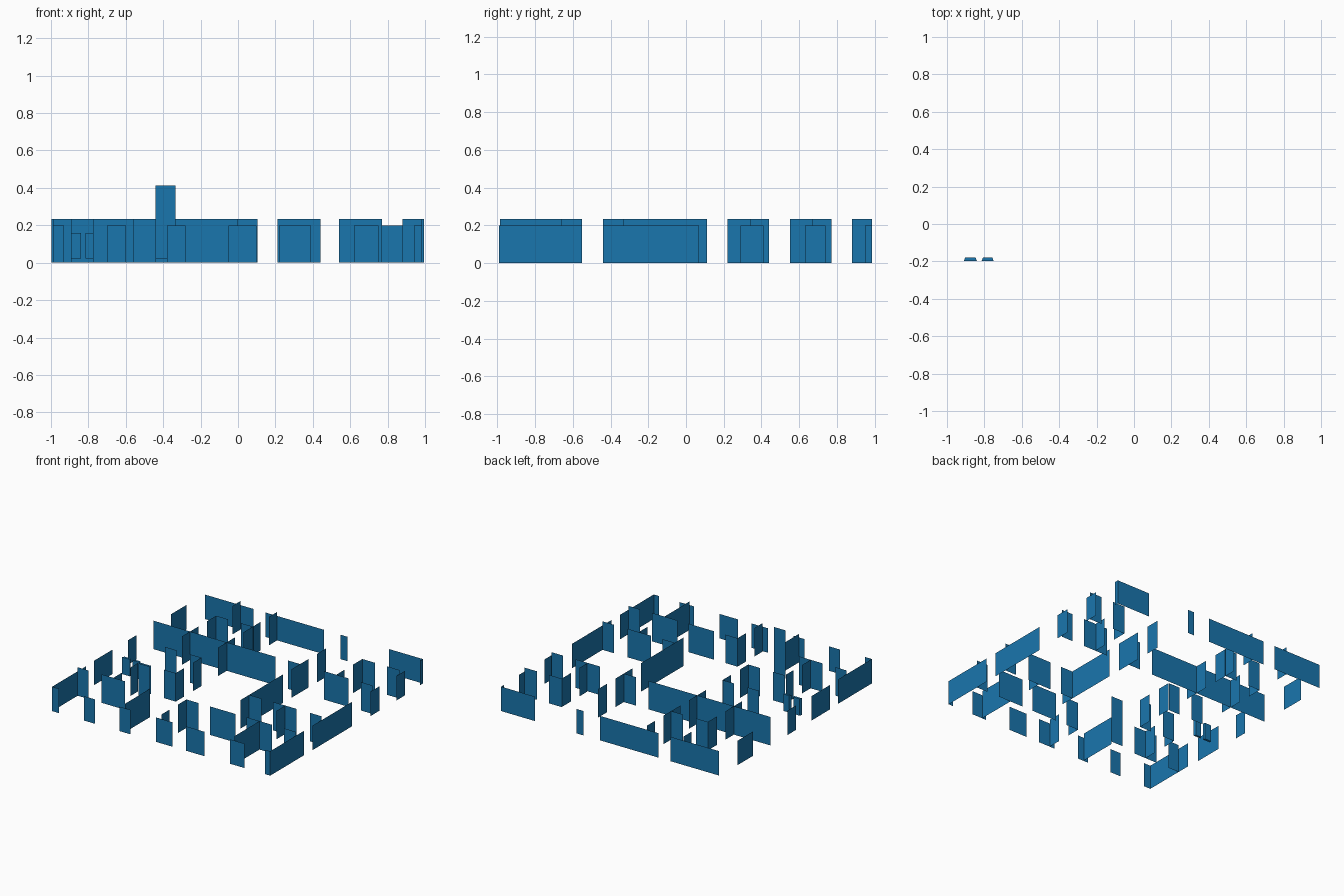
import bpy

blue = bpy.data.materials.new("wall_blue")
blue.diffuse_color = (0.01, 0.18, 0.42, 1)


def make(name, verts, faces):
    mesh = bpy.data.meshes.new(name)
    mesh.from_pydata(verts, [], faces)
    mesh.materials.append(blue)
    obj = bpy.data.objects.new(name, mesh)
    bpy.context.collection.objects.link(obj)
    return obj


def panels(name, axis, pos, spans, top, bottom=0.0):
    """Thin upright panels lying along 'x' at y=pos, or along 'y' at x=pos."""
    verts, faces = [], []
    for a, b in spans:
        n = len(verts)
        for s, z in ((a, bottom), (b, bottom), (b, top), (a, top)):
            verts.append((s, pos, z) if axis == 'x' else (pos, s, z))
        faces.append((n, n + 1, n + 2, n + 3))
    return make(name, verts, faces)


OUT, IN = 0.2, 0.233

# Outer walls, broken by door and window openings
panels("front_wall", 'x', -0.99, [(-0.99, -0.93), (-0.70, -0.60), (-0.38, -0.28),
       (-0.05, 0.10), (0.22, 0.39), (0.62, 0.75), (0.94, 0.985)], OUT)
panels("back_wall", 'x', 0.985, [(-0.99, -0.55), (-0.44, 0.09), (0.24, 0.30),
       (0.68, 0.985)], OUT)
panels("right_wall", 'y', 0.985, [(-0.99, -0.55), (-0.44, 0.07), (0.95, 0.985)], OUT)
panels("right_wall_rear", 'y', 0.995, [(0.29, 0.41), (0.63, 0.74)], OUT)
panels("left_wall_front", 'y', -0.99, [(-0.99, -0.55)], OUT)
panels("left_wall", 'y', -0.997, [(-0.44, -0.20), (0.0, 0.11), (0.56, 0.76)], OUT)

# Partitions running left to right
panels("partition_x_1", 'x', -0.66, [(-0.99, -0.89), (-0.775, -0.56),
       (-0.005, 0.105), (0.21, 0.44), (0.54, 0.77), (0.88, 0.985)], IN)
panels("partition_x_2", 'x', -0.327, [(-0.667, -0.56), (-0.44, -0.335),
       (0.33, 0.44), (0.545, 0.76), (0.88, 0.985)], IN)
panels("partition_x_3", 'x', 0.005, [(-0.667, -0.56), (-0.44, -0.34)], IN)
panels("partition_x_4", 'x', 0.333, [(-0.997, 0.105), (0.22, 0.33),
       (0.545, 0.77), (0.88, 0.985)], IN)
panels("partition_x_5", 'x', 0.67, [(-0.667, -0.56), (-0.44, -0.33),
       (0.655, 0.77), (0.88, 0.995)], IN)

# Partitions running front to back
panels("partition_y_1", 'y', -0.667, [(-0.66, -0.55), (-0.44, -0.34),
       (0.23, 0.44), (0.55, 0.67), (0.88, 0.985)], IN)
panels("partition_y_2", 'y', -0.335, [(-0.985, -0.66), (-0.33, -0.22), (-0.105, 0.005),
       (0.22, 0.44), (0.55, 0.77), (0.88, 0.985)], IN)
panels("partition_y_3", 'y', -0.005, [(-0.985, -0.88), (-0.77, -0.66)], IN)
panels("partition_y_4", 'y', 0.33, [(-0.44, 0.11), (0.22, 0.44), (0.55, 0.67)], IN)
panels("partition_y_5", 'y', 0.657, [(-0.985, -0.66), (-0.44, -0.33),
       (0.34, 0.44), (0.55, 0.67)], IN)

# Raised tall panel
panels("tall_panel", 'x', -0.66, [(-0.44, -0.335)], 0.413, 0.02)

# Pair of small tapered cabinets
for i, (x0, x1) in enumerate(((-0.91, -0.84), (-0.815, -0.75))):
    v = [(x, y, z) for z in (0.022, 0.16)
         for x, y in ((x0, -0.198), (x1, -0.198), (x1 - 0.007, -0.18), (x0 + 0.007, -0.18))]
    make(f"cabinet_{i + 1}", v, [(0, 3, 2, 1), (4, 5, 6, 7), (0, 1, 5, 4),
                                 (1, 2, 6, 5), (2, 3, 7, 6), (3, 0, 4, 7)])
